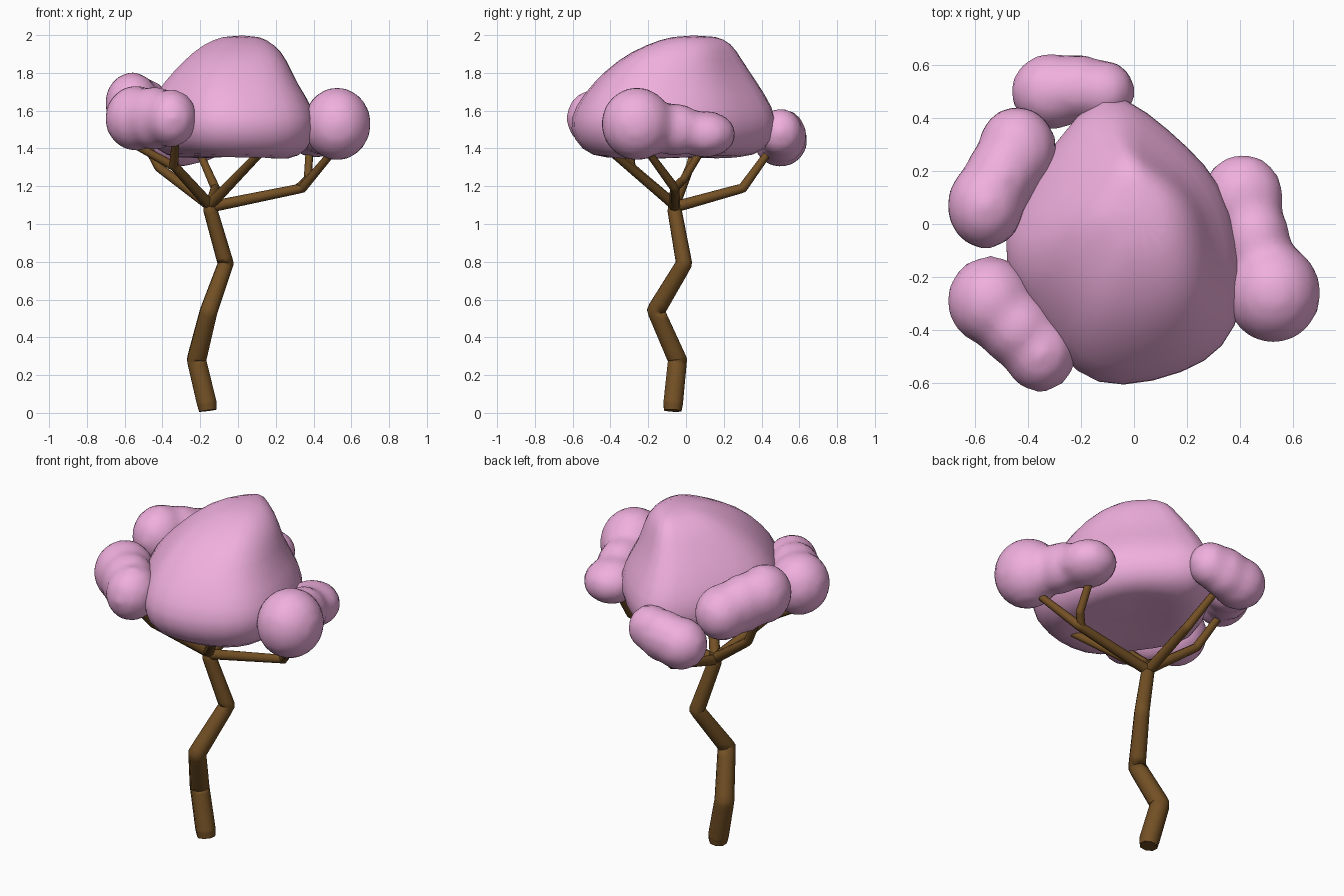
import bpy, bmesh, math
from mathutils import Vector, Matrix, noise

if "Cube" in bpy.data.objects:
    bpy.data.objects.remove(bpy.data.objects["Cube"])

def material(name, color):
    m = bpy.data.materials.new(name)
    m.diffuse_color = (*color, 1)
    m.use_nodes = True
    m.node_tree.nodes["Principled BSDF"].inputs["Base Color"].default_value = m.diffuse_color
    return m

bark = material("bark", (0.17, 0.08, 0.018))
blossom = material("blossom", (0.87, 0.43, 0.73))

def limb(name, pts):
    """Tapered round limb through (x, y, z, radius) points."""
    cu = bpy.data.curves.new(name, 'CURVE')
    cu.dimensions = '3D'
    cu.bevel_depth = 1
    cu.bevel_resolution = 2
    cu.use_fill_caps = True
    cu.resolution_u = 3
    sp = cu.splines.new('NURBS')
    # doubled inner points keep the bends fairly tight
    path = [pts[0]] + [p for p in pts for _ in (0, 1)][1:-1] + [pts[-1]]
    sp.points.add(len(path) - 1)
    for q, (x, y, z, r) in zip(sp.points, path):
        q.co = (x, y, z, 1)
        q.radius = r
    sp.order_u = 3
    sp.use_endpoint_u = True
    sp.use_smooth = True
    cu.materials.append(bark)
    ob = bpy.data.objects.new(name, cu)
    bpy.context.collection.objects.link(ob)

def add_mesh(name, bm):
    me = bpy.data.meshes.new(name)
    bmesh.ops.recalc_face_normals(bm, faces=bm.faces)
    for f in bm.faces:
        f.smooth = True
    bm.to_mesh(me)
    bm.free()
    me.materials.append(blossom)
    ob = bpy.data.objects.new(name, me)
    bpy.context.collection.objects.link(ob)
    return ob

def clump(name, balls):
    """Blended leaf clump from (centre, radii) ellipsoids."""
    bm = bmesh.new()
    for c, r in balls:
        m = Matrix.Translation(c) @ Matrix.Diagonal((*r, 1))
        bmesh.ops.create_icosphere(bm, subdivisions=3, radius=1, matrix=m)
    ob = add_mesh(name, bm)
    rm = ob.modifiers.new("blend", 'REMESH')
    rm.mode = 'VOXEL'
    rm.voxel_size = 0.03
    rm.use_smooth_shade = True
    sm = ob.modifiers.new("soften", 'SMOOTH')
    sm.factor = 0.5
    sm.iterations = 3

# Crooked trunk
limb("trunk", [(-.16, -.07, .012, .05), (-.165, -.068, .05, .056), (-.22, -.045, .28, .054),
               (-.155, -.16, .54, .049), (-.065, -.01, .79, .043),
               (-.145, -.06, 1.07, .038), (-.15, -.06, 1.13, .03)])

# Branches fanning out from the fork
limb("right_branch", [(-.15, -.06, 1.09, .03), (.34, -.06, 1.19, .025), (.50, -.2, 1.38, .02)])
limb("right_twig", [(.32, -.06, 1.19, .024), (.37, -.01, 1.24, .022), (.38, .1, 1.42, .02)])
limb("back_branch", [(-.15, -.06, 1.09, .03), (-.12, .3, 1.19, .025), (-.2, .43, 1.37, .02)])
limb("crown_branch", [(-.15, -.06, 1.1, .03), (.15, -.43, 1.41, .021)])
limb("left_branch", [(-.15, -.06, 1.1, .03), (-.42, .02, 1.3, .024), (-.54, .08, 1.52, .02)])
limb("front_branch", [(-.15, -.06, 1.1, .03), (-.34, -.3, 1.31, .025), (-.33, -.46, 1.46, .02)])
limb("front_twig", [(-.33, -.29, 1.3, .024), (-.53, -.3, 1.41, .02)])

# Main crown: stacked copies of one plan outline
outline = [(-.11, .53), (.05, .42), (.2, .3), (.33, .15), (.4, -.05), (.42, -.3), (.35, -.48),
           (.2, -.57), (-.05, -.62), (-.23, -.58), (-.34, -.4), (-.53, -.16), (-.46, .06), (-.32, .3)]
layers = [(1.36, .35, -.03, -.05), (1.345, .66, -.02, -.06), (1.39, .9, -.04, -.05),
          (1.5, 1.02, -.05, -.05), (1.62, .97, -.05, -.05), (1.75, .79, -.05, -.05),
          (1.87, .61, -.02, -.02), (1.95, .43, .0, .02), (2.0, .2, .015, .05)]
bm = bmesh.new()
rings = []
for z, s, cx, cy in layers:
    ring = []
    for x, y in outline:
        p = Vector((cx + s * (x + .05), cy + s * (y + .05), z))
        p += noise.noise_vector(p * 5) * .025 * min(1, (2.02 - z) * 6)
        ring.append(bm.verts.new(p))
    rings.append(ring)
n = len(outline)
for a, b in zip(rings, rings[1:]):
    for i in range(n):
        j = (i + 1) % n
        bm.faces.new((a[i], a[j], b[j], b[i]))
bm.faces.new(rings[0])
bm.faces.new(rings[-1])
crown = add_mesh("main_crown", bm)
crown.modifiers.new("round", 'SUBSURF').levels = 1
crown.modifiers["round"].render_levels = 1

# Outer clumps
clump("right_clump", [((.525, -.26, 1.53), (.18, .19, .195)),
                      ((.46, -.06, 1.5), (.13, .16, .14)),
                      ((.41, .1, 1.475), (.155, .165, .125))])
clump("front_left_clump", [((-.54, -.29, 1.56), (.165, .17, .175)),
                           ((-.44, -.39, 1.56), (.15, .15, .17)),
                           ((-.355, -.48, 1.56), (.14, .155, .155))])
clump("left_clump", [((-.56, .07, 1.64), (.145, .165, .165)),
                     ((-.5, .18, 1.61), (.14, .15, .165)),
                     ((-.44, .28, 1.58), (.15, .165, .155))])
clump("back_clump", [((-.31, .5, 1.445), (.155, .145, .145)),
                     ((-.21, .51, 1.465), (.14, .13, .145)),
                     ((-.12, .5, 1.485), (.125, .12, .13))])
